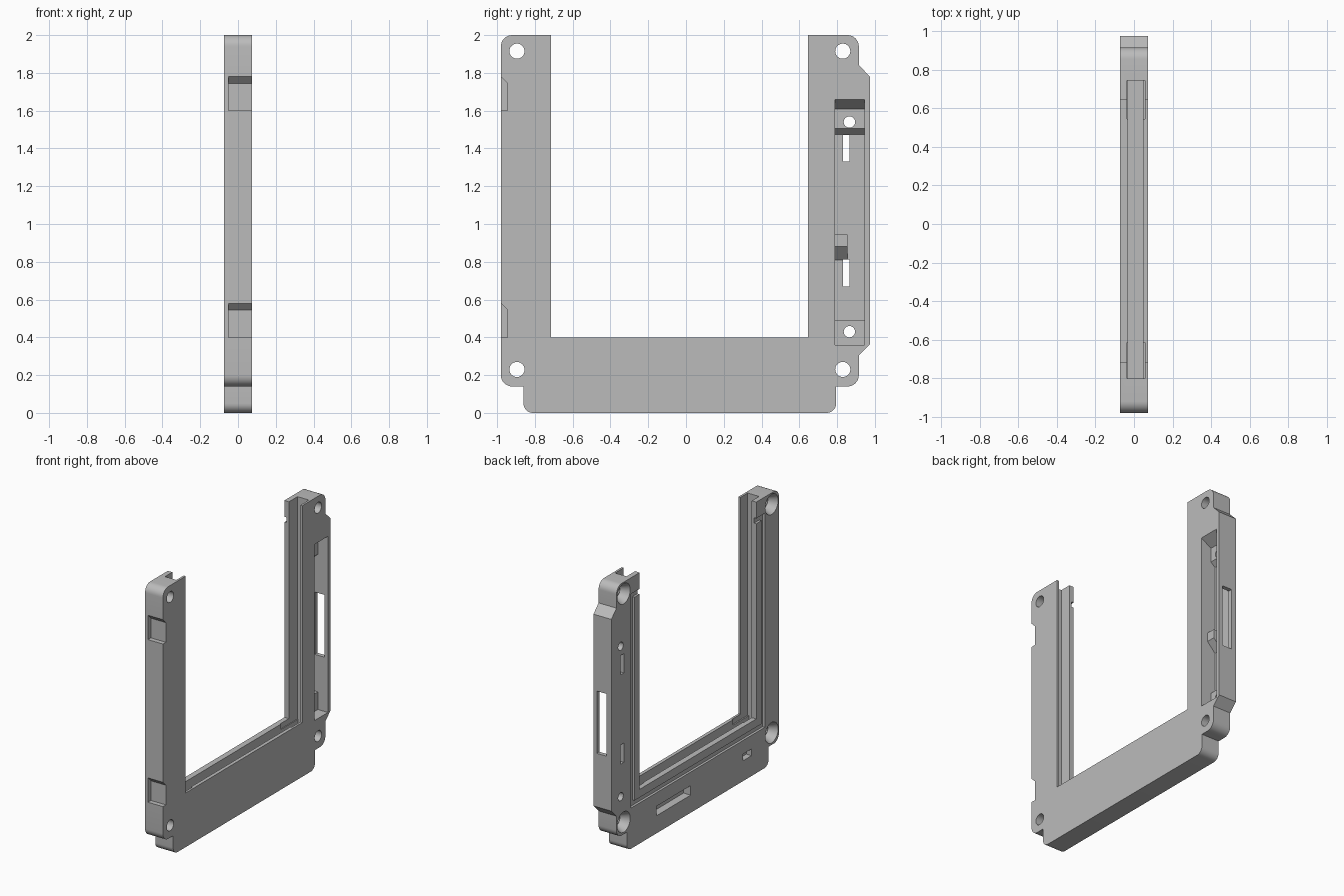
import bpy
import bmesh
from math import pi, cos, sin
from mathutils import Vector

default = bpy.data.objects.get("Cube")
if default:
    bpy.data.objects.remove(default, do_unlink=True)

grey = bpy.data.materials.new("plain_grey")
grey.use_nodes = True
colour = (0.5, 0.5, 0.5, 1)
grey.diffuse_color = colour
grey.node_tree.nodes["Principled BSDF"].inputs["Base Color"].default_value = colour

T = 0.073            # half thickness of the frame
IN_L, IN_R = -0.715, 0.645   # inner edges of the two arms
SILL = 0.4           # inner edge of the bottom bar


def rounded(corners, steps=8):
    """Outline from (a, b, radius) corners, each rounded tangentially."""
    out = []
    for i, (a, b, r) in enumerate(corners):
        p = Vector((a, b))
        if r == 0:
            out.append(p)
            continue
        u = (Vector(corners[i - 1][:2]) - p).normalized()
        v = (Vector(corners[(i + 1) % len(corners)][:2]) - p).normalized()
        for k in range(steps + 1):
            t = k / steps * pi / 2
            out.append(p + u * r * (1 - sin(t)) + v * r * (1 - cos(t)))
    return out


def prism(name, outline, lo, hi, axis="X"):
    """Extrude a (y, z) outline along x, or an (x, z) outline along y."""
    def place(p, d):
        return (d, p[0], p[1]) if axis == "X" else (p[0], d, p[1])
    bm = bmesh.new()
    face = bm.faces.new([bm.verts.new(place(p, lo)) for p in outline])
    new = bmesh.ops.extrude_face_region(bm, geom=[face])["geom"]
    shift = Vector(place((0, 0), hi - lo))
    bmesh.ops.translate(bm, vec=shift, verts=[g for g in new if isinstance(g, bmesh.types.BMVert)])
    bmesh.ops.recalc_face_normals(bm, faces=bm.faces)
    mesh = bpy.data.meshes.new(name)
    bm.to_mesh(mesh)
    bm.free()
    mesh.materials.append(grey)
    ob = bpy.data.objects.new(name, mesh)
    bpy.context.collection.objects.link(ob)
    return ob


def box(name, x, y, z):
    return prism(name, [(y[0], z[0]), (y[1], z[0]), (y[1], z[1]), (y[0], z[1])], *x)


def cone(name, y, z, x0, x1, r0, r1):
    bpy.ops.mesh.primitive_cone_add(vertices=32, radius1=r0, radius2=r1, depth=x1 - x0,
                                    location=((x0 + x1) / 2, y, z), rotation=(0, pi / 2, 0))
    ob = bpy.context.object
    ob.name = name
    ob.data.materials.append(grey)
    return ob


def combine(tool, operation="DIFFERENCE"):
    tool.hide_render = True
    bpy.context.view_layer.objects.active = frame
    mod = frame.modifiers.new("shape", "BOOLEAN")
    mod.operation, mod.solver, mod.object = operation, "EXACT", tool
    bpy.ops.object.modifier_apply(modifier=mod.name)
    bpy.data.objects.remove(tool, do_unlink=True)


# Main U-shaped frame
frame = prism("frame", rounded([
    (-0.98, 2, 0.06), (-0.98, 0.14, 0.06), (-0.86, 0.14, 0), (-0.86, 0, 0.05),
    (0.795, 0, 0.05), (0.795, 0.14, 0), (0.915, 0.14, 0.06), (0.915, 0.305, 0),
    (0.975, 0.365, 0), (0.975, 1.78, 0), (0.915, 1.84, 0), (0.915, 2, 0.06),
    (IN_R, 2, 0), (IN_R, SILL, 0), (IN_L, SILL, 0), (IN_L, 2, 0)]), -T, T)

# Channel along the inner edges
combine(box("sill_channel", (-0.03, 0.047), (-0.8, 0.745), (0.31, 0.5)))
combine(box("left_channel", (-0.036, 0.057), (-0.8, IN_L + 0.1), (0.36, 2.1)))
combine(box("right_channel", (-0.036, 0.057), (IN_R - 0.1, 0.745), (0.36, 2.1)))

# Thin groove around the opening on the back face
a, b, top = 0.06, 0.1, 1.88
combine(prism("wire_groove", [
    (IN_L + 0.02, top), (IN_L - b, top), (IN_L - b, SILL - b), (IN_R + b, SILL - b),
    (IN_R + b, top), (IN_R - 0.02, top), (IN_R - 0.02, top - 0.04), (IN_R + a, top - 0.04),
    (IN_R + a, SILL - a), (IN_L - a, SILL - a), (IN_L - a, top - 0.04),
    (IN_L + 0.02, top - 0.04)], -0.1, -T + 0.018))

# Corner screw holes with countersinks
for y in (-0.895, 0.83):
    for z in (0.23, 1.915):
        combine(cone("screw_hole", y, z, -0.2, 0.2, 0.04, 0.04))
        combine(cone("countersink", y, z, -T - 0.01, -0.01, 0.08, 0.045))

# Latch notches in the outer edge
for z in (0.4, 1.6):
    combine(prism("latch_notch", [(-1.0, z), (-0.945, z), (-0.945, z + 0.145),
                                  (-0.98, z + 0.18), (-1.0, z + 0.2)], -0.05, 0.1))

# Deep pocket with raised screw pads at both ends
combine(prism("side_pocket", [
    (0.1, 0.36), (-0.01, 0.36), (-0.01, 0.49), (-0.045, 0.49), (-0.045, 1.475),
    (-0.01, 1.505), (-0.01, 1.61), (T, 1.66), (0.1, 1.676)], 0.79, 0.945, "Y"))
combine(prism("pocket_wedge", [(-0.055, 0.8), (0.02, 0.88), (0.02, 0.945), (-0.055, 0.945)],
              0.775, 0.855, "Y"), "UNION")
for z in (0.43, 1.54):
    combine(cone("pad_hole", 0.865, z, -0.2, 0.05, 0.03, 0.03))
for z in (0.67, 1.33):
    combine(box("pocket_slot", (-0.2, 0.0), (0.83, 0.866), (z, z + 0.142)))

# Window in the outer wall of the pocket
combine(box("side_window", (-0.035, 0.045), (0.9, 1.1), (0.76, 1.22)))

# Recesses in the back of the bottom bar
combine(box("long_recess", (-0.1, -0.015), (0.05, 0.45), (0.13, 0.2)))
combine(box("short_recess", (-0.1, -0.03), (-0.66, -0.56), (0.15, 0.2)))

# Smooth round corners and holes, keep crisp edges
bpy.ops.object.select_all(action="DESELECT")
frame.select_set(True)
bpy.context.view_layer.objects.active = frame
bpy.ops.object.shade_smooth_by_angle(angle=pi / 6)
